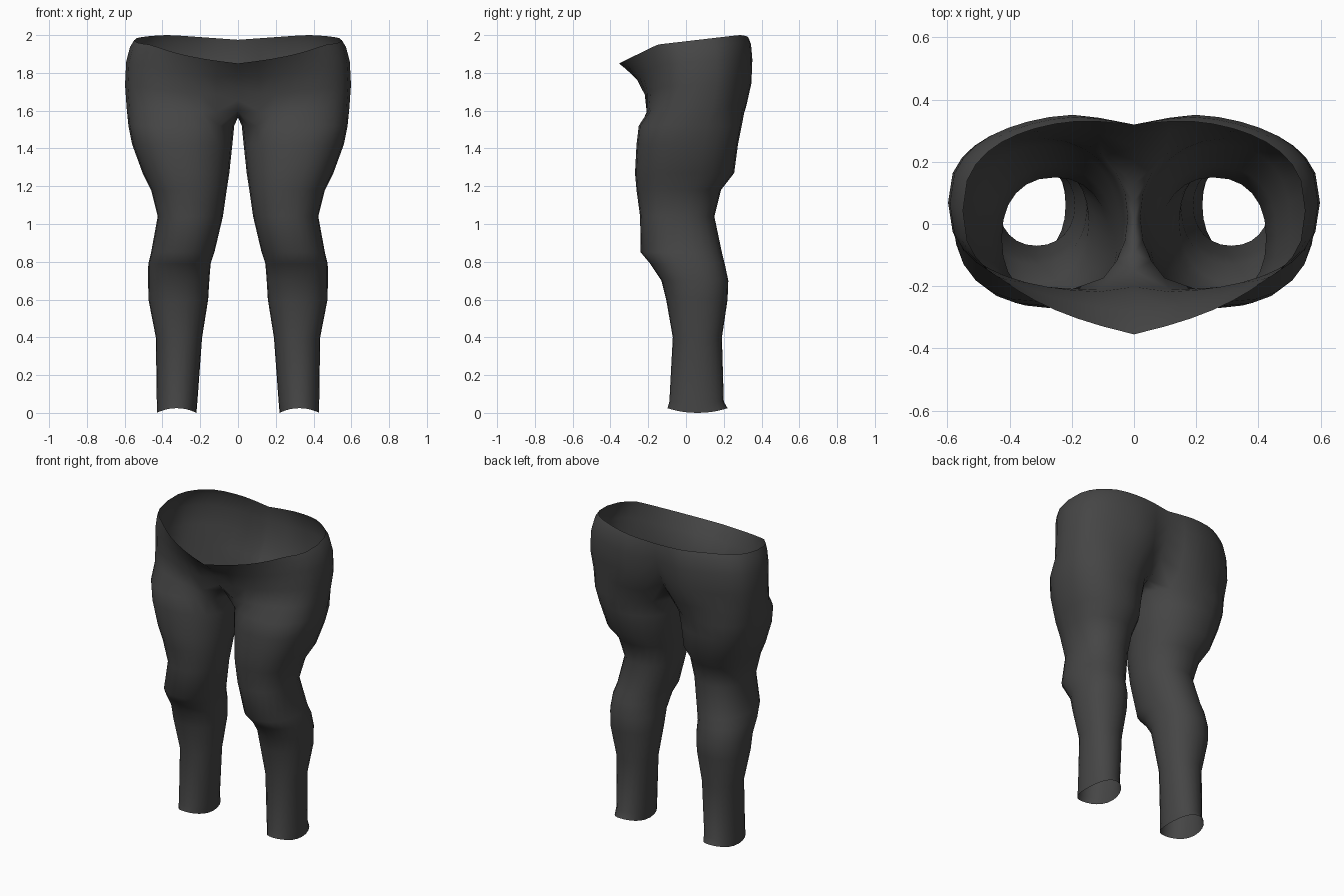
import bpy, bmesh, math

if "Cube" in bpy.data.objects:
    bpy.data.objects.remove(bpy.data.objects["Cube"], do_unlink=True)

SIDES = 24      # points around a leg
HALF = 9        # outer arc runs from -HALF to +HALF steps

# Leg rings: height, inner x, outer x, front y, back y
LEG = [
    (0.00, .22, .43, -.098, .22),
    (0.06, .215, .43, -.088, .20),
    (0.40, .19, .435, -.07, .19),
    (0.60, .158, .474, -.105, .22),
    (0.70, .152, .476, -.13, .224),
    (0.79, .145, .475, -.19, .205),
    (0.85, .125, .46, -.24, .19),
    (1.04, .08, .425, -.243, .15),
    (1.18, .06, .46, -.262, .185),
    (1.27, .046, .505, -.27, .255),
    (1.42, .03, .56, -.262, .275),
    (1.52, .02, .58, -.25, .295),
]
# Hip rings: height fraction, half width, front y, back y, seat cleft, front peak
HIPS = [
    (.22, .59, -.232, .332, .085, -.03),
    (.48, .598, -.22, .358, .065, 0),
    (.75, .592, -.232, .362, .045, .05),
    (.92, .572, -.245, .355, .035, .085),
    (1.0, .55, -.255, .34, .02, .10),
]


def lerp(a, b, f):
    return a + (b - a) * f


def spow(v, p):
    return math.copysign(abs(v) ** p, v)


def hip_point(t, w, yf, yb, cleft, peak):
    """Plan position on a hip ring, t from centre front to centre back."""
    x = w * max(0, math.cos(t)) ** .8 if abs(t) < 1.57 else 0
    y = (yf + yb) / 2 + (yb - yf) / 2 * spow(math.sin(t), .8)
    if t > 0:
        y -= cleft * math.exp(-(x / .12) ** 2)
    else:
        y -= peak * max(0, 1 - x / .42)
    return x, y


def rim_height(t):
    """Waist edge: steep at the front, gently rising to the back, dipped at the seam."""
    x, y = hip_point(t, *HIPS[-1][1:])
    if y < -.15:
        return lerp(1.85, 1.95, (y + .355) / .205)
    z = min(2, lerp(1.95, 2, (y + .15) / .43))
    return z - .025 * max(0, 1 - x / .35) if t > 0 else z


bm = bmesh.new()

# Leg tube, point 0 at the outer side, running towards the back
rings = []
for z, xi, xo, yf, yb in LEG:
    ring = []
    for i in range(SIDES):
        a = math.tau * i / SIDES
        c, s = math.cos(a), math.sin(a)
        p = lerp(.95, .84, z / 1.52) if c > 0 else .95
        x = (xi + xo) / 2 + (xo - xi) / 2 * spow(c, p)
        y = (yf + yb) / 2 + (yb - yf) / 2 * spow(s, p)
        lift = .025 * s * s if z == 0 else 0    # hem curves up at front and back
        ring.append(bm.verts.new((x, y, z + lift)))
    rings.append(ring)
for low, high in zip(rings, rings[1:]):
    for i in range(SIDES):
        j = (i + 1) % SIDES
        bm.faces.new((low[i], low[j], high[j], high[i]))

# Crotch strip between the inner thigh and the centre line
top = rings[-1]
inner = [top[i] for i in range(HALF, SIDES - HALF + 1)]
centre = []
for k in range(len(inner)):
    f = k / (len(inner) - 1)
    z = 1.565 + .035 * (2 * f - 1) ** 2
    centre.append(bm.verts.new((0, lerp(.185, -.15, f), z)))
for k in range(len(inner) - 1):
    bm.faces.new((inner[k], inner[k + 1], centre[k + 1], centre[k]))

# Hips: half rings from the centre front around the side to the centre back
lower = [centre[-1]] + [top[i % SIDES] for i in range(-HALF, HALF + 1)] + [centre[0]]
base_z = [v.co.z for v in lower]
last = len(lower) - 1
angles = [math.pi / 2 * spow(2 * k / last - 1, .8) for k in range(last + 1)]
for f, *shape in HIPS:
    upper = []
    for t, z in zip(angles, base_z):
        x, y = hip_point(t, *shape)
        upper.append(bm.verts.new((x, y, lerp(z, rim_height(t), f))))
    for k in range(last):
        bm.faces.new((lower[k], lower[k + 1], upper[k + 1], upper[k]))
    lower = upper

# Mirror the other half and weld the centre seam
geom = bm.verts[:] + bm.edges[:] + bm.faces[:]
copy = bmesh.ops.duplicate(bm, geom=geom)["geom"]
for v in copy:
    if isinstance(v, bmesh.types.BMVert):
        v.co.x = -v.co.x
bmesh.ops.reverse_faces(bm, faces=[g for g in copy if isinstance(g, bmesh.types.BMFace)])
seam = [v for v in bm.verts if abs(v.co.x) < 1e-5]
bmesh.ops.remove_doubles(bm, verts=seam, dist=1e-4)

mesh = bpy.data.meshes.new("trousers")
bm.to_mesh(mesh)
bm.free()
trousers = bpy.data.objects.new("trousers", mesh)
bpy.context.collection.objects.link(trousers)

# Dark cloth
cloth = bpy.data.materials.new("charcoal_cloth")
cloth.use_nodes = True
colour = (.06, .06, .06, 1)
cloth.diffuse_color = colour
cloth.node_tree.nodes["Principled BSDF"].inputs["Base Color"].default_value = colour
mesh.materials.append(cloth)
mesh.shade_smooth()
